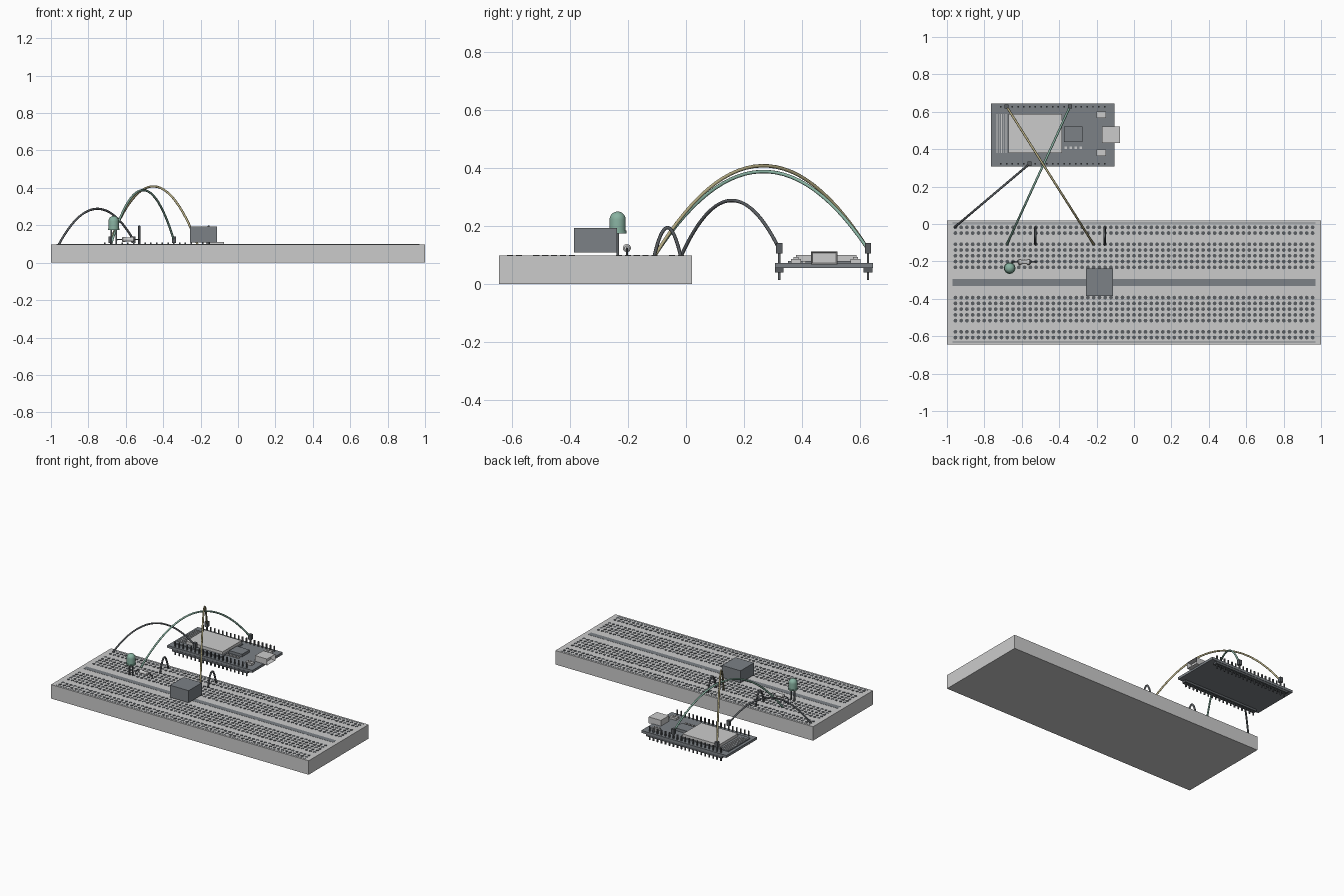
import bpy, bmesh, math
from mathutils import Vector, Matrix

if "Cube" in bpy.data.objects:
    bpy.data.objects.remove(bpy.data.objects["Cube"])


def mat(name, rgb):
    m = bpy.data.materials.new(name)
    m.diffuse_color = (*rgb, 1)
    m.use_nodes = True
    m.node_tree.nodes["Principled BSDF"].inputs["Base Color"].default_value = m.diffuse_color
    return m


DARK = mat("dark", (0.10, 0.11, 0.12))
SLATE = mat("slate", (0.20, 0.22, 0.24))
GREEN = mat("green", (0.25, 0.45, 0.36))
YELLOW = mat("yellow", (0.45, 0.40, 0.22))


def finish(name, bm, m=None, smooth=False):
    me = bpy.data.meshes.new(name)
    bm.to_mesh(me)
    bm.free()
    ob = bpy.data.objects.new(name, me)
    bpy.context.collection.objects.link(ob)
    if m:
        me.materials.append(m)
    if smooth:
        bpy.ops.object.select_all(action='DESELECT')
        ob.select_set(True)
        bpy.context.view_layer.objects.active = ob
        bpy.ops.object.shade_smooth_by_angle(angle=math.radians(40))
    return ob


def add_box(bm, x0, x1, y0, y1, z0, z1):
    c = Vector(((x0 + x1) / 2, (y0 + y1) / 2, (z0 + z1) / 2))
    s = Matrix.Diagonal((x1 - x0, y1 - y0, z1 - z0, 1))
    bmesh.ops.create_cube(bm, size=1, matrix=Matrix.Translation(c) @ s)


def boxes(name, dims, m=None):
    bm = bmesh.new()
    for d in dims:
        add_box(bm, *d)
    return finish(name, bm, m)


def around(x, y, r, z0, z1):
    return (x - r, x + r, y - r, y + r, z0, z1)


def lathe(name, profile, loc, rot=Matrix(), m=None, n=24):
    bm = bmesh.new()
    vs = [bm.verts.new((r, 0, z)) for r, z in profile]
    es = [bm.edges.new(p) for p in zip(vs, vs[1:])]
    bmesh.ops.spin(bm, geom=vs + es, axis=(0, 0, 1), cent=(0, 0, 0),
                   angle=2 * math.pi, steps=n)
    bmesh.ops.remove_doubles(bm, verts=bm.verts, dist=1e-5)
    bmesh.ops.recalc_face_normals(bm, faces=bm.faces)
    bm.transform(Matrix.Translation(loc) @ rot)
    return finish(name, bm, m, True)


def tube(name, pts, r, m=None):
    cu = bpy.data.curves.new(name, 'CURVE')
    cu.dimensions = '3D'
    cu.bevel_depth = r
    cu.bevel_resolution = 2
    cu.use_fill_caps = True
    sp = cu.splines.new('POLY')
    sp.points.add(len(pts) - 1)
    for p, co in zip(sp.points, pts):
        p.co = (*co, 1)
    ob = bpy.data.objects.new(name, cu)
    bpy.context.collection.objects.link(ob)
    if m:
        cu.materials.append(m)
    return ob


def arch(name, a, b, peak, r, m):
    a, b = Vector(a), Vector(b)
    h = peak - (a.z + b.z) / 2
    pts = []
    for i in range(29):
        t = i / 28
        pts.append(a.lerp(b, t) + Vector((0, 0, 4 * h * t * (1 - t))))
    return tube(name, pts, r, m)


# Breadboard body, centre channel and rail stripes
P, CY, TOP = 0.0308, -0.3125, 0.098
boxes("breadboard", [(-1, 1, -0.645, 0.02, 0, TOP)])
boxes("centre_channel", [(-0.97, 0.97, CY - 0.018, CY + 0.018, TOP - 0.005, TOP + 0.001)], SLATE)
boxes("rail_stripes", [(-0.97, 0.97, CY + s * 0.318 - 0.003, CY + s * 0.318 + 0.003,
                        TOP - 0.005, TOP + 0.001) for s in (1, -1)], SLATE)

# Contact holes
bm = bmesh.new()
offsets = [0.081 + P * i for i in range(5)] + [0.264, 0.264 + P]
for i in range(63):
    for o in offsets:
        for s in (1, -1):
            bmesh.ops.create_cone(bm, cap_ends=True, segments=8, radius1=0.0105, radius2=0.0105,
                                  depth=0.004, matrix=Matrix.Translation(((i - 31) * P, CY + s * o, TOP)))
finish("contact_holes", bm, DARK)

# Box component straddling the channel
boxes("box_component", [(-0.257, -0.113, -0.386, -0.238, 0.108, 0.193)], SLATE)

# LED with flange, dome and two legs
dome = [(0.028 * math.cos(a), 0.047 + 0.028 * math.sin(a))
        for a in [math.pi / 2 * i / 8 for i in range(8)]] + [(0, 0.075)]
lathe("led_bulb", [(0, 0), (0.031, 0), (0.031, 0.009), (0.028, 0.009)] + dome,
      (-0.665, -0.236, 0.175), m=GREEN)
boxes("led_legs", [around(x, -0.236, 0.004, 0.085, 0.178) for x in (-0.678, -0.652)], DARK)

# Resistor with rounded ends and bent leads
RX, RY, RZ = -0.587, -0.204, 0.124
half = [(0.0, 0.034), (0.008, 0.034), (0.014, 0.029), (0.014, 0.018), (0.011, 0.014)]
lathe("resistor_body", half + [(r, -z) for r, z in reversed(half)], (RX, RY, RZ),
      Matrix.Rotation(math.pi / 2, 4, 'Y'), n=16)
tube("resistor_leads", [(RX + x, RY, z) for x, z in
     ((-0.064, 0.088), (-0.064, 0.118), (-0.058, RZ), (0.058, RZ), (0.064, 0.118), (0.064, 0.088))],
     0.003, DARK)

# Controller board: circuit board, radio module, chips, buttons, socket
boxes("controller_board", [(-0.765, -0.105, 0.308, 0.645, 0.055, 0.072)], SLATE)
boxes("module_base", [(-0.745, -0.375, 0.352, 0.592, 0.072, 0.08)], SLATE)
boxes("module_shield", [(-0.67, -0.385, 0.38, 0.588, 0.08, 0.1)])
boxes("antenna_trace", [(-0.735 + 0.012 * i, -0.731 + 0.012 * i, 0.38, 0.588, 0.078, 0.082)
                        for i in range(5)])
boxes("interface_chip", [(-0.375, -0.275, 0.438, 0.522, 0.07, 0.09)], SLATE)
boxes("small_parts", [around(-0.365 + 0.027 * i, 0.408, 0.007, 0.07, 0.08) for i in range(4)])
btn = []
for y in (0.38, 0.585):
    btn.append((-0.2, -0.15, y - 0.017, y + 0.017, 0.07, 0.087))
    btn.append(around(-0.175, y, 0.009, 0.085, 0.093))
boxes("push_buttons", btn)

# Hollow socket: shell with an inset mouth on the +x face
bm = bmesh.new()
add_box(bm, -0.17, -0.076, 0.432, 0.522, 0.068, 0.112)
bm.faces.ensure_lookup_table()
mouth = [f for f in bm.faces if f.calc_center_median().x > -0.08]
bmesh.ops.inset_region(bm, faces=mouth, thickness=0.006)
bmesh.ops.translate(bm, verts=mouth[0].verts, vec=(-0.03, 0, 0))
finish("usb_socket", bm)

# Pin headers along both long sides
ROWS, X0 = (0.322, 0.628), -0.712
boxes("header_strips", [(X0 - 0.016, X0 + 18 * P + 0.016, y - 0.015, y + 0.015, 0.04, 0.055)
                        for y in ROWS], DARK)
boxes("header_pins", [around(X0 + i * P, y, 0.004, 0.014, 0.107) for i in range(19) for y in ROWS], DARK)

# Jumper wires from breadboard to controller, each with a plug
for name, a, pin, row, peak, m in (
        ("dark_wire", (-0.96, -0.018), 5, 0, 0.288, DARK),
        ("green_wire", (-0.68, -0.11), 12, 1, 0.388, GREEN),
        ("yellow_wire", (-0.215, -0.11), 1, 1, 0.408, YELLOW)):
    x, y = X0 + pin * P, ROWS[row]
    boxes(name + "_plug", [around(x, y, 0.011, 0.105, 0.141)], DARK)
    arch(name, (*a, 0.094), (x, y, 0.12), peak, 0.006, m)

# Short loops linking the rail to the terminal rows
for name, x in (("left_loop", -0.528), ("right_loop", -0.157)):
    arch(name, (x, -0.11, 0.094), (x, -0.018, 0.094), 0.194, 0.006, DARK)
